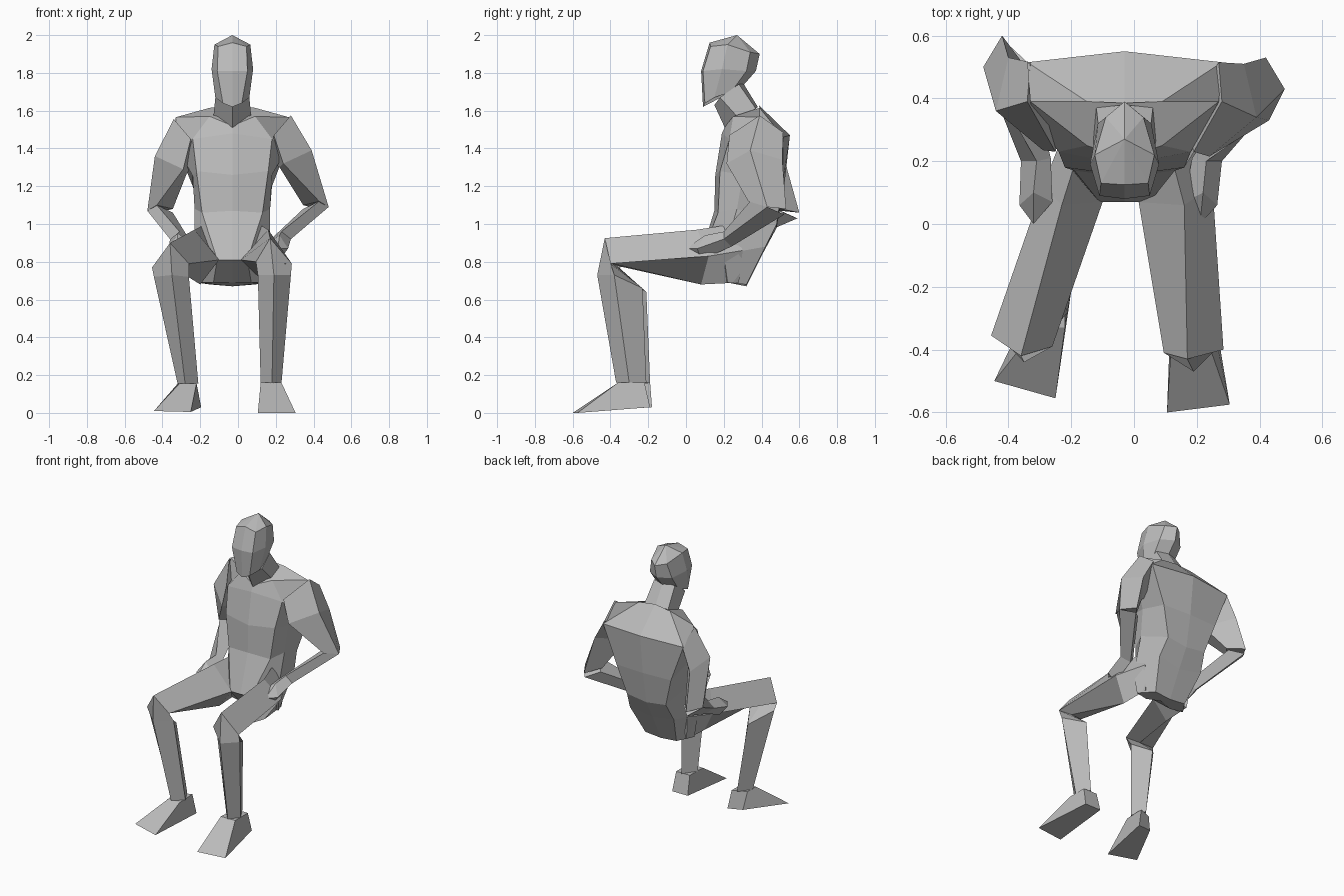
import bpy, bmesh

grey = bpy.data.materials.new("plain grey")
grey.diffuse_color = (0.5, 0.5, 0.5, 1)
CX = -0.03  # body midline


def loft(name, rings, top=None):
    """Skin a list of equal rings, cap the ends, optionally with a peak point."""
    bm = bmesh.new()
    rows = [[bm.verts.new(p) for p in r] for r in rings]
    n = len(rows[0])
    for a, b in zip(rows, rows[1:]):
        for i in range(n):
            j = (i + 1) % n
            bm.faces.new((a[i], a[j], b[j], b[i]))
    bm.faces.new(rows[0][::-1])
    if top:
        peak = bm.verts.new(top)
        for i in range(n):
            bm.faces.new((rows[-1][i], rows[-1][(i + 1) % n], peak))
    else:
        bm.faces.new(rows[-1])
    bmesh.ops.recalc_face_normals(bm, faces=bm.faces)
    me = bpy.data.meshes.new(name)
    bm.to_mesh(me)
    bm.free()
    me.materials.append(grey)
    ob = bpy.data.objects.new(name, me)
    bpy.context.collection.objects.link(ob)
    return ob


def sym(half):
    """Close a half ring (front centre to back centre) across the midline."""
    right = [(CX + x, y, z) for x, y, z in half]
    left = [(CX - x, y, z) for x, y, z in half[-2:0:-1]]
    return right + left


def flip(rings, moves):
    """Mirror limb rings to the other side, each with its own small shift."""
    return [[(-x + dx, y + dy, z + dz) for x, y, z in r]
            for r, (dx, dy, dz) in zip(rings, moves)]


# torso from seat to shoulders
loft("torso", [sym(h) for h in (
    [(0, .24, .69), (.10, .20, .69), (.19, .22, .69), (.12, .32, .68), (0, .32, .67)],
    [(0, .07, .81), (.08, .07, .81), (.20, .20, .84), (.17, .42, .88), (0, .41, .85)],
    [(0, .15, 1.07), (.16, .17, 1.06), (.20, .27, 1.08), (.15, .48, 1.0), (0, .48, .98)],
    [(0, .155, 1.26), (.19, .18, 1.28), (.21, .30, 1.26), (.21, .51, 1.2), (0, .52, 1.2)],
    [(0, .19, 1.48), (.21, .23, 1.45), (.29, .34, 1.40), (.31, .515, 1.46), (0, .55, 1.47)],
    [(0, .21, 1.52), (.12, .25, 1.57), (.30, .39, 1.565), (.12, .39, 1.615), (0, .385, 1.63)],
)])

# neck leaning forward
loft("neck", [sym(h) for h in (
    [(0, .21, 1.50), (.10, .27, 1.57), (.09, .37, 1.61), (0, .38, 1.62)],
    [(0, .15, 1.63), (.09, .18, 1.67), (.08, .28, 1.74), (0, .30, 1.75)],
)])

# head
loft("head", [sym(h) for h in (
    [(0, .09, 1.62), (.05, .10, 1.64), (.09, .15, 1.67), (.08, .24, 1.70), (0, .30, 1.73)],
    [(0, .08, 1.81), (.08, .09, 1.81), (.11, .19, 1.82), (.085, .32, 1.81), (0, .37, 1.81)],
    [(0, .125, 1.96), (.075, .13, 1.94), (.095, .22, 1.95), (.06, .34, 1.91), (0, .39, 1.90)],
)], top=(CX, .27, 2.0))

# upper arms, bent back to the elbow: outer, front, inner, back
upper = [
    [(-.34, .39, 1.555), (-.25, .23, 1.45), (-.22, .34, 1.32), (-.33, .515, 1.465)],
    [(-.44, .36, 1.36), (-.29, .235, 1.29), (-.27, .36, 1.27), (-.40, .53, 1.31)],
    [(-.48, .50, 1.07), (-.43, .40, 1.10), (-.345, .50, 1.08), (-.42, .60, 1.06)],
]
loft("upper_arm_left", upper)
loft("upper_arm_right", flip(upper, [(-.06, 0, .02), (-.05, -.02, .03), (0, -.07, .02)]))

# forearms and hands reaching to the thighs: outer, top, inner, bottom
fore = [
    [(-.48, .50, 1.07), (-.43, .41, 1.10), (-.345, .52, 1.06), (-.42, .59, 1.03)],
    [(-.36, .20, .92), (-.31, .20, .96), (-.265, .21, .93), (-.31, .24, .88)],
    [(-.365, .06, .88), (-.32, .10, .95), (-.26, .07, .91), (-.32, .08, .82)],
]
loft("forearm_left", fore, top=(-.32, 0, .88))
loft("forearm_right", flip(fore, [(0, -.07, .02), (-.08, 0, 0), (-.10, 0, -.01)]),
     top=(.21, 0, .87))

# legs from hip over the knee to the ankle: top/front, outer, underside/back, inner
leg_l = [
    [(-.17, .25, 1.0), (-.22, .30, .86), (-.20, .28, .69), (-.07, .20, .78)],
    [(-.23, .06, .97), (-.29, .12, .83), (-.20, .08, .68), (-.10, .07, .81)],
    [(-.36, -.42, .90), (-.455, -.355, .77), (-.36, -.37, .78), (-.26, -.39, .79)],
    [(-.35, -.44, .73), (-.445, -.34, .72), (-.33, -.21, .64), (-.26, -.34, .72)],
    [(-.28, -.34, .155), (-.32, -.28, .155), (-.26, -.19, .16), (-.21, -.28, .155)],
]
leg_r = [
    [(.11, .25, 1.0), (.16, .30, .86), (.14, .28, .69), (.01, .20, .78)],
    [(.16, .06, .97), (.25, .12, .83), (.15, .08, .68), (.015, .07, .81)],
    [(.17, -.43, .925), (.285, -.40, .79), (.19, -.39, .79), (.095, -.41, .80)],
    [(.19, -.47, .73), (.28, -.38, .73), (.20, -.23, .66), (.105, -.38, .73)],
    [(.18, -.37, .16), (.23, -.30, .155), (.18, -.21, .16), (.12, -.30, .155)],
]
loft("leg_left", leg_l)
loft("leg_right", leg_r)

# wedge feet: outer toe, outer heel, inner heel, inner toe
loft("foot_left", [
    [(-.445, -.50, .01), (-.30, -.20, .04), (-.195, -.18, .03), (-.25, -.555, .005)],
    [(-.31, -.33, .155), (-.315, -.23, .16), (-.22, -.19, .16), (-.22, -.33, .155)],
])
loft("foot_right", [
    [(.305, -.575, 0), (.24, -.19, .03), (.12, -.19, .03), (.105, -.60, 0)],
    [(.23, -.36, .16), (.23, -.22, .16), (.125, -.22, .16), (.12, -.36, .16)],
])
